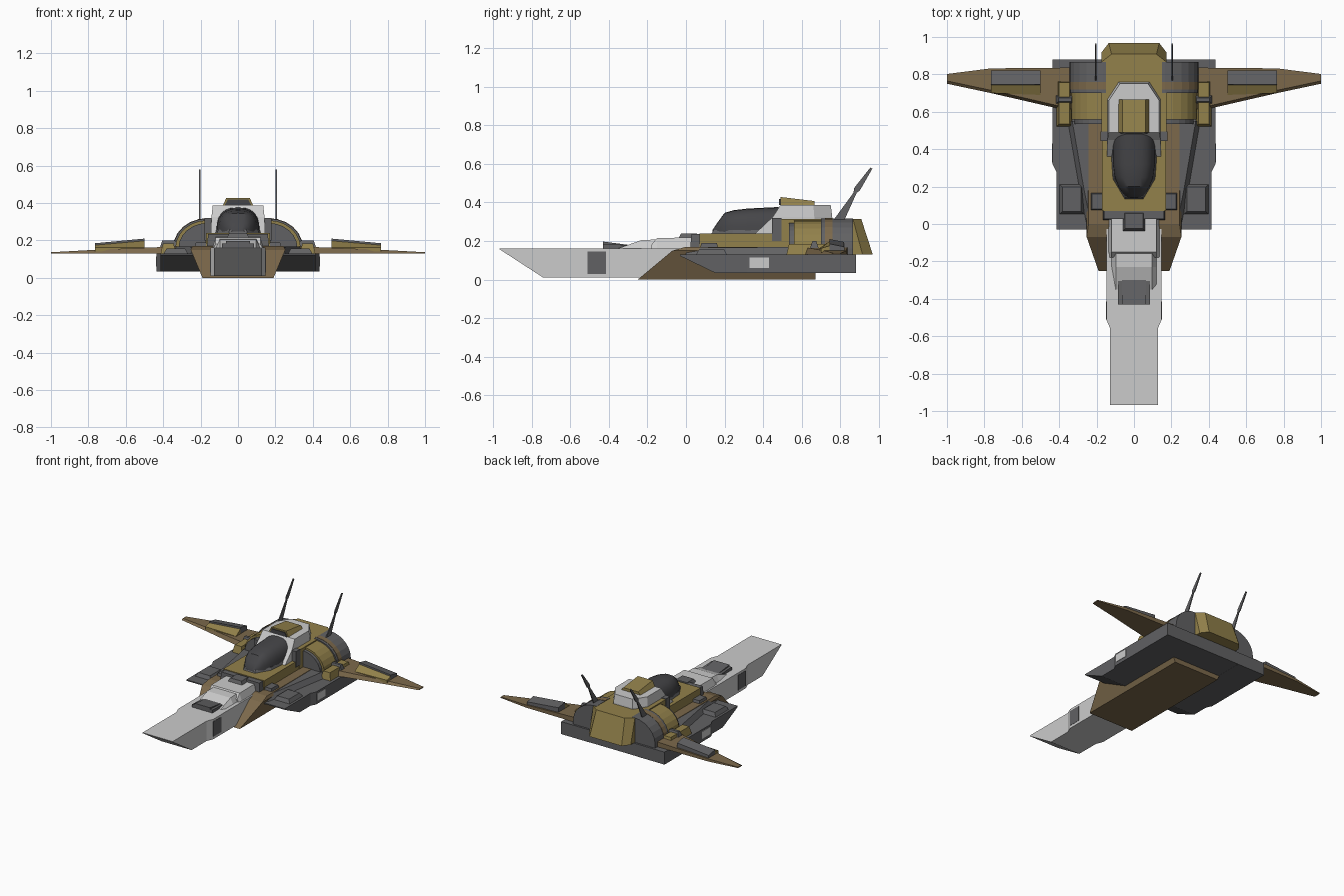
import bpy, bmesh, math


def material(name, rgb):
    m = bpy.data.materials.new(name)
    m.diffuse_color = (*rgb, 1)
    return m


GOLD = material("gold", (0.29, 0.22, 0.07))
BROWN = material("brown", (0.20, 0.14, 0.07))
DARK = material("dark_grey", (0.12, 0.12, 0.125))
GLASS = material("dark_glass", (0.06, 0.06, 0.065))


def loft(name, rings, mat=None, mirror=False):
    """Skin a list of equal-length point rings and cap both ends."""
    bm = bmesh.new()
    vs = [[bm.verts.new(p) for p in r] for r in rings]
    n = len(rings[0])
    for a, b in zip(vs, vs[1:]):
        for i in range(n):
            j = (i + 1) % n
            bm.faces.new((a[i], a[j], b[j], b[i]))
    bm.faces.new(vs[0][::-1])
    bm.faces.new(vs[-1])
    bmesh.ops.recalc_face_normals(bm, faces=bm.faces)
    me = bpy.data.meshes.new(name)
    bm.to_mesh(me)
    bm.free()
    ob = bpy.data.objects.new(name, me)
    bpy.context.collection.objects.link(ob)
    if mat:
        me.materials.append(mat)
    if mirror:
        ob.modifiers.new("mirror", 'MIRROR').use_bisect_axis[0] = False
    return ob


def rect(x0, x1, y0, y1, z):
    return [(x0, y0, z), (x1, y0, z), (x1, y1, z), (x0, y1, z)]


def box(name, x0, x1, y0, y1, z0, z1, mat=None, mirror=False, inset=0.0):
    """Box whose top may be inset on all sides."""
    i = inset
    return loft(name, [rect(x0, x1, y0, y1, z0),
                       rect(x0 + i, x1 - i, y0 + i, y1 - i, z1)], mat, mirror)


def side_prism(name, prof, x0, x1, mat=None, mirror=False):
    """Extrude a (y, z) profile along x."""
    return loft(name, [[(x, y, z) for y, z in prof] for x in (x0, x1)], mat, mirror)


def plan(pts, z):
    """Full plan outline from the right-hand half points."""
    return [(x, y, z) for x, y in pts] + [(-x, y, z) for x, y in reversed(pts)]


# Long nose with undercut front
nose = [(0.127, -0.968, 0.158), (0.127, -0.74, 0.01), (0.127, -0.56, 0.01),
        (0.148, -0.51, 0.01), (0.148, 0.1, 0.01)]
loft("nose", [[(-w, y, zb), (w, y, zb), (w, y, 0.162), (-w, y, 0.162)]
              for w, y, zb in nose])
loft("nose_spine_front", [
    [(-w, y, 0.15), (w, y, 0.15), (w * 0.78, y, z), (-w * 0.78, y, z)]
    for w, y, z in ((0.125, -0.35, 0.162), (0.125, -0.23, 0.205), (0.125, 0.0, 0.212))])
loft("nose_spine_rear", [
    [(-w, y, 0.15), (w, y, 0.15), (w * 0.85, y, z), (-w * 0.85, y, z)]
    for w, y, z in ((0.14, -0.18, 0.18), (0.14, -0.15, 0.216), (0.14, 0.1, 0.218))])
side_prism("nose_sensor", [(-0.43, 0.155), (-0.43, 0.197), (-0.3, 0.18), (-0.27, 0.155)],
           -0.065, 0.065, DARK)
side_prism("nose_sensor_cheek", [(-0.43, 0.155), (-0.43, 0.185), (-0.29, 0.178), (-0.29, 0.155)],
           0.06, 0.085, DARK, True)
box("nose_hatch", -0.062, 0.062, -0.04, 0.07, 0.21, 0.24, DARK, inset=0.015)
box("nose_side_panel", 0.12, 0.15, -0.51, -0.415, 0.03, 0.145, DARK, True)

# Lower hull
loft("lower_hull", [rect(-w, w, y0, y1, z) for w, y0, y1, z in
                    ((0.19, -0.25, 0.67, 0.0), (0.253, -0.07, 0.67, 0.15),
                     (0.243, 0.0, 0.6, 0.17))], BROWN)

# Side pods joined to a full-width rear slab
pod = [(0.415, -0.03, 0.122), (0.415, 0.15, 0.035), (0.415, 0.28, 0.035),
       (0.435, 0.32, 0.035), (0.435, 0.88, 0.035)]
loft("side_pod", [[(0.2, y, zb), (w, y, zb), (w, y, 0.13), (0.2, y, 0.13)]
                  for w, y, zb in pod], DARK, True)
loft("pod_fairing", [[(0.2, y, 0.12), (w, y, 0.12), (w - 0.03, y, z), (0.2, y, z)]
                     for w, y, z in ((0.26, 0.0, 0.165), (0.30, 0.2, 0.167),
                                     (0.36, 0.55, 0.168))], DARK, True)
box("rear_slab", -0.434, 0.434, 0.6, 0.88, 0.036, 0.13, DARK)
box("pod_hatch", 0.265, 0.4, 0.05, 0.215, 0.125, 0.157, DARK, True, 0.018)
box("pod_side_panel", 0.41, 0.438, 0.33, 0.43, 0.06, 0.115, None, True)

# Cockpit deck and its front lip
box("cockpit_deck", -0.172, 0.172, 0.07, 0.52, 0.14, 0.24, GOLD)
box("deck_front_lip", -0.168, 0.168, 0.02, 0.085, 0.14, 0.235, DARK, inset=0.008)
box("deck_rib", 0.16, 0.235, 0.07, 0.17, 0.15, 0.19, DARK, True, 0.01)

# Rear body with chamfered, sloping tail
loft("rear_body", [
    plan([(0.175, 0.49), (0.175, 0.915), (0.135, 0.968)], 0.13),
    plan([(0.175, 0.49), (0.175, 0.865), (0.12, 0.908)], 0.315)], GOLD)
box("body_front_frame", -0.178, 0.178, 0.445, 0.495, 0.2, 0.32, DARK)

# Rounded shoulders either side of the rear body
def shoulder(name, scale, y0, y1, mat):
    arc = [(0.165 + 0.17 * scale * math.cos(a), 0.16 + 0.148 * scale * math.sin(a))
           for a in [math.radians(15 * i) for i in range(7)]]
    sec = [(0.15, 0.12), (0.165 + 0.17 * scale, 0.12)] + arc + [(0.15, 0.16 + 0.148 * scale)]
    loft(name, [[(x, y, z) for x, z in sec] for y in (y0, y1)], mat, True)


shoulder("shoulder_core", 0.9, 0.535, 0.72, DARK)
shoulder("shoulder_rim", 1.0, 0.56, 0.70, GOLD)
shoulder("shoulder_band", 1.06, 0.70, 0.865, DARK)
shoulder("shoulder_band_stripe", 1.075, 0.72, 0.76, BROWN)

# Wing root brackets
box("wing_bracket", 0.33, 0.415, 0.52, 0.77, 0.125, 0.185, GOLD, True, 0.014)
box("wing_bracket_clamp", 0.31, 0.43, 0.63, 0.70, 0.125, 0.20, DARK, True, 0.025)

# Tapered wings
wing = [(0.33, 0.60, 0.836, 0.168), (0.765, 0.70, 0.832, 0.15), (1.0, 0.75, 0.802, 0.137)]
loft("wing", [[(x, y0, 0.13), (x, y1, 0.13), (x, y1, z), (x, y0 + 0.015, z)]
              for x, y0, y1, z in wing], BROWN, True)
loft("wing_flap", [[(x, 0.742, 0.14), (x, 0.822, 0.14), (x, 0.82, z - 0.015), (x, 0.745, z)]
                   for x, z in ((0.5, 0.21), (0.765, 0.185))], DARK, True)
loft("wing_flap_front", [[(x, y0, 0.14), (x, 0.743, 0.14), (x, 0.743, z), (x, y0, 0.162)]
                         for x, y0, z in ((0.5, 0.69, 0.198), (0.765, 0.70, 0.175))], GOLD, True)

# Canopy bubble
stations = [(0.138, 0.035, 0.02), (0.165, 0.062, 0.06), (0.2, 0.085, 0.108),
            (0.25, 0.104, 0.122), (0.32, 0.114, 0.13), (0.48, 0.118, 0.138)]
def bulge(t):
    return math.copysign(abs(t) ** 0.75, t)


canopy = loft("canopy", [[(w * bulge(math.cos(math.pi * i / 12)), y,
                           0.238 + h * bulge(math.sin(math.pi * i / 12)))
                          for i in range(13)] for y, w, h in stations], GLASS)
bpy.context.view_layer.objects.active = canopy
canopy.select_set(True)
bpy.ops.object.shade_smooth_by_angle(angle=math.radians(35))
loft("canopy_sill", [
    plan([(0.05, 0.13), (0.115, 0.24), (0.13, 0.46)], 0.235),
    plan([(0.045, 0.145), (0.105, 0.245), (0.122, 0.46)], 0.258)], DARK)

# Block behind the cockpit and its raised intake
loft("cockpit_back", [
    plan([(0.145, 0.36), (0.145, 0.67), (0.085, 0.76)], 0.24),
    plan([(0.142, 0.45), (0.142, 0.665), (0.082, 0.758)], 0.325),
    plan([(0.135, 0.49), (0.135, 0.66), (0.075, 0.75)], 0.387)], None)
loft("roof_intake", [
    [(-0.085, y, 0.38), (0.085, y, 0.38), (0.062, y, z), (-0.062, y, z)]
    for y, z in ((0.49, 0.428), (0.665, 0.407))], GOLD)
loft("intake_mouth", [
    [(-0.072, y, 0.387), (0.072, y, 0.387), (0.055, y, 0.418), (-0.055, y, 0.418)]
    for y in (0.483, 0.5)], GLASS)

# Swept twin tail blades
side_prism("tail_blade", [(0.755, 0.295), (0.815, 0.295), (0.885, 0.45), (0.90, 0.46),
                          (0.966, 0.575), (0.955, 0.58), (0.872, 0.475), (0.868, 0.45)],
           0.201, 0.208, DARK, True)
